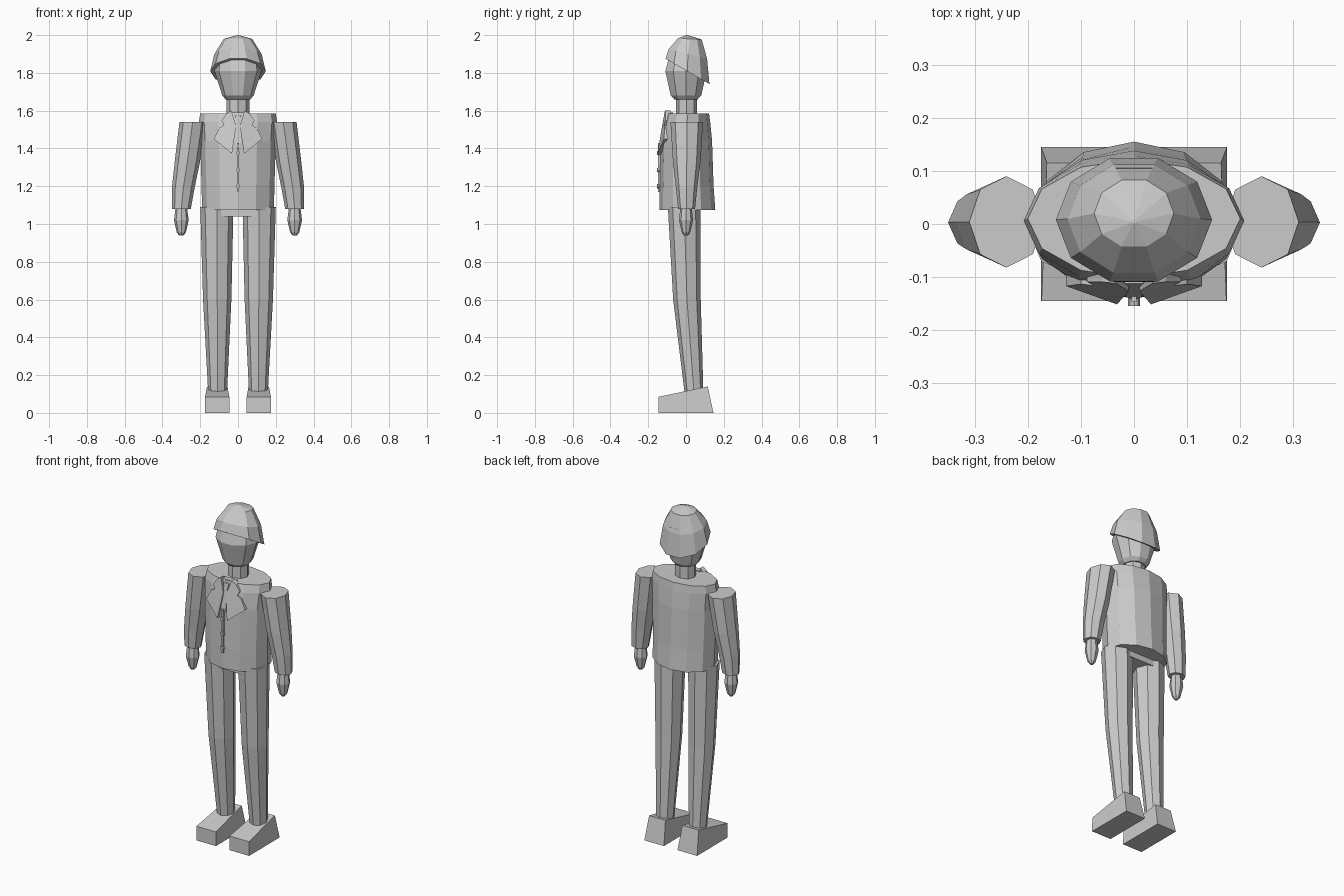
import bpy, bmesh
from math import sin, cos, pi

cube = bpy.data.objects.get("Cube")
if cube:
    bpy.data.objects.remove(cube)

grey = bpy.data.materials.new("plain grey")
grey.use_nodes = True
grey.diffuse_color = (0.6, 0.6, 0.6, 1)
grey.node_tree.nodes["Principled BSDF"].inputs["Base Color"].default_value = (0.6, 0.6, 0.6, 1)


def finish(name, bm):
    bmesh.ops.recalc_face_normals(bm, faces=bm.faces)
    mesh = bpy.data.meshes.new(name)
    bm.to_mesh(mesh)
    bm.free()
    mesh.materials.append(grey)
    ob = bpy.data.objects.new(name, mesh)
    bpy.context.collection.objects.link(ob)
    return ob


def loft(name, sides, rings, side=1):
    """Skin elliptical rings given as (cx, cy, z, rx, ry, tilt in y)."""
    bm = bmesh.new()
    loops = []
    for cx, cy, z, rx, ry, *tilt in rings:
        t = tilt[0] if tilt else 0
        loops.append([bm.verts.new((side * (cx + rx * cos(a)), cy + ry * sin(a), z + t * ry * sin(a)))
                      for a in (2 * pi * i / sides for i in range(sides))])
    for lo, hi in zip(loops, loops[1:]):
        for i in range(sides):
            j = (i + 1) % sides
            bm.faces.new((lo[i], lo[j], hi[j], hi[i]))
    bm.faces.new(loops[0])
    bm.faces.new(loops[-1])
    return finish(name, bm)


def plate(name, outline, front, depth, side=1):
    """Extrude an (x, z) outline backwards from a sloping front surface."""
    bm = bmesh.new()
    near = [bm.verts.new((side * x, front(x, z), z)) for x, z in outline]
    far = [bm.verts.new((side * x, front(x, z) + depth, z)) for x, z in outline]
    bm.faces.new(near)
    bm.faces.new(far)
    for i in range(len(near)):
        j = (i + 1) % len(near)
        bm.faces.new((near[i], near[j], far[j], far[i]))
    return finish(name, bm)


# Head, hair and neck
loft("head", 10, [(0, 0, 1.66, .065, .065), (0, 0, 1.68, .083, .085),
                  (0, 0, 1.81, .125, .115), (0, .01, 1.9, .11, .1)])
loft("hair", 10, [(0, .008, 1.808, .147, .122, -.58), (0, .01, 1.9, .125, .107, -.25),
                  (0, .02, 1.98, .075, .066, -.05), (0, .005, 2, .004, .004)])
loft("neck", 8, [(0, .003, 1.56, .06, .055), (0, .003, 1.67, .06, .055)])

# Jacket body and hips
loft("jacket", 12, [(0, .007, 1.075, .19, .148), (0, .003, 1.2, .193, .143),
                    (0, .002, 1.44, .2, .136), (0, .006, 1.54, .207, .122),
                    (0, .01, 1.585, .2, .112)])
plate("hips", [(-.09, 1.04), (.09, 1.04), (.1, 1.1), (-.1, 1.1)], lambda x, z: -.085, .15)

# Shirt front and tie
chest = lambda x, z: -.152 + (z - 1.37) * .17 + max(0, abs(x) - .03) * .22
plate("shirt_front", [(-.045, 1.59), (.045, 1.59), (0, 1.4)],
      lambda x, z: chest(x, z) + .014, .03)
plate("tie", [(-.018, 1.575), (.018, 1.575), (.009, 1.54), (.016, 1.43), (0, 1.39),
              (-.016, 1.43), (-.009, 1.54)], lambda x, z: chest(x, z) + .005, .03)
plate("jacket_opening", [(-.005, 1.17), (.005, 1.17), (.005, 1.43), (-.005, 1.43)],
      lambda x, z: -.147, .02)

# Buttons
for i, z in enumerate((1.2, 1.285, 1.375)):
    b = loft("button_%d" % (i + 1), 8, [(0, 0, 0, .011, .011), (0, 0, .016, .011, .011)])
    b.rotation_euler.x = pi / 2
    b.location = (0, -.138, z)

lapel = [(.035, 1.6), (.06, 1.585), (.088, 1.548), (.075, 1.522), (.1, 1.508),
         (.128, 1.45), (.032, 1.372), (.01, 1.52)]

# Paired parts
for label, s in (("left", 1), ("right", -1)):
    plate(label + "_lapel", lapel, chest, .03, s)
    loft(label + "_arm", 8, [(.3, .003, 1.08, .05, .045), (.29, .003, 1.19, .06, .056),
                             (.268, .004, 1.33, .067, .073), (.24, .004, 1.54, .07, .086)], s)
    loft(label + "_hand", 8, [(.3, 0, .938, .01, .01), (.3, 0, .955, .024, .022),
                              (.3, 0, 1.02, .039, .037), (.3, 0, 1.09, .03, .03)], s)
    loft(label + "_leg", 8, [(.108, .042, .11, .05, .05), (.11, .005, .6, .075, .073),
                             (.112, -.01, 1.09, .088, .086)], s)

    # Wedge shoe with a low toe and tapered top
    bm = bmesh.new()
    toe = [(-.145, 0, .065), (-.145, .085, .064), (.115, .14, .054), (.145, 0, .065)]
    inner, outer = ([bm.verts.new((s * (.11 + k * w), y, z)) for y, z, w in toe] for k in (-1, 1))
    bm.faces.new(inner)
    bm.faces.new(outer)
    for i in range(4):
        j = (i + 1) % 4
        bm.faces.new((inner[i], inner[j], outer[j], outer[i]))
    finish(label + "_shoe", bm)
